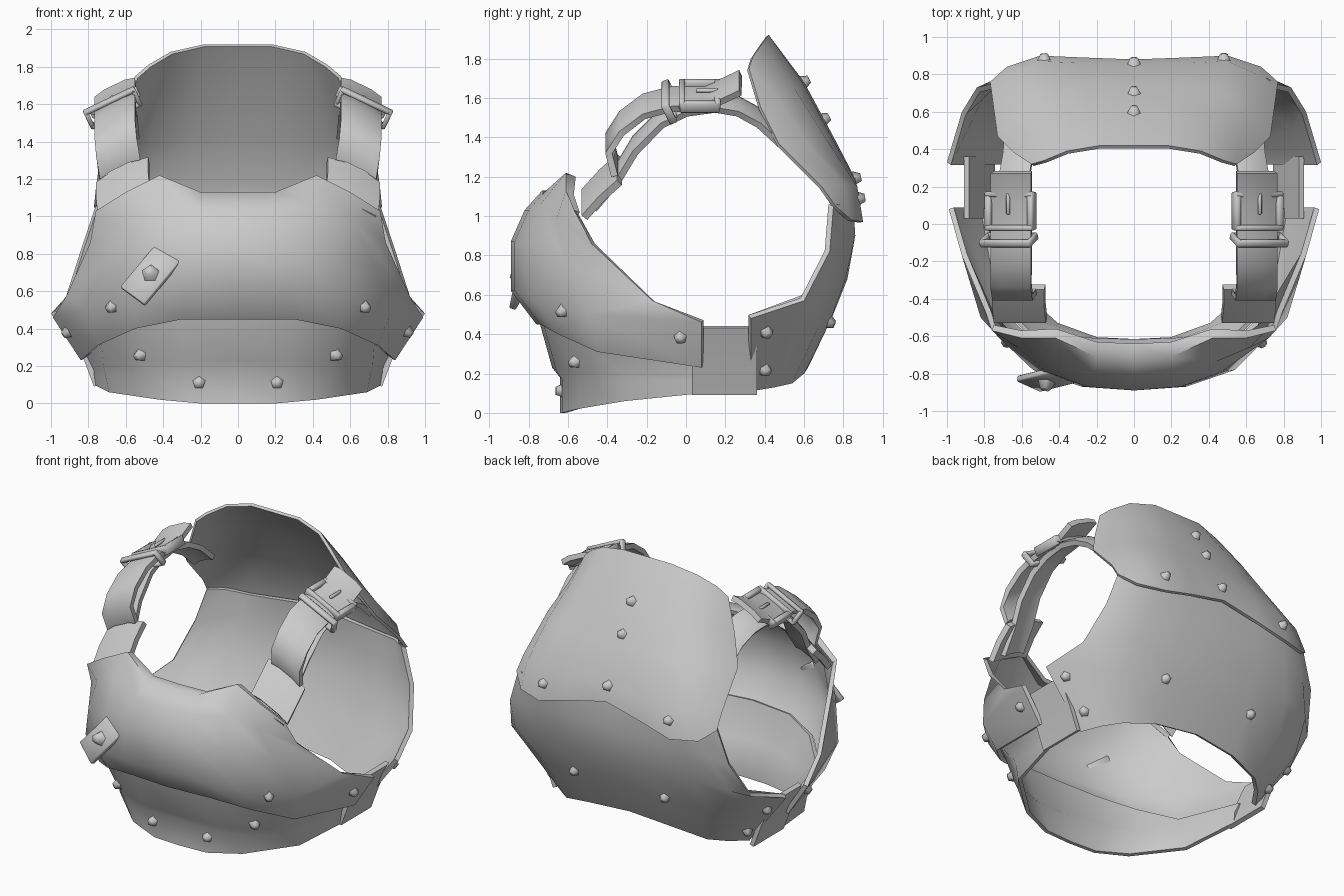
import bpy, bmesh, math
from mathutils import Vector, Matrix

if "Cube" in bpy.data.objects:
    bpy.data.objects.remove(bpy.data.objects["Cube"])

steel = bpy.data.materials.new("grey_steel")
steel.use_nodes = True
steel.diffuse_color = (0.6, 0.6, 0.6, 1)
steel.node_tree.nodes["Principled BSDF"].inputs["Base Color"].default_value = (0.6, 0.6, 0.6, 1)


def finish(name, bm, thick=0, angle=40):
    mesh = bpy.data.meshes.new(name)
    bm.to_mesh(mesh)
    bm.free()
    mesh.materials.append(steel)
    ob = bpy.data.objects.new(name, mesh)
    bpy.context.collection.objects.link(ob)
    bpy.ops.object.select_all(action='DESELECT')
    ob.select_set(True)
    bpy.context.view_layer.objects.active = ob
    if thick:
        mod = ob.modifiers.new("thickness", 'SOLIDIFY')
        mod.thickness = thick
        mod.offset = -1
        bpy.ops.object.modifier_apply(modifier=mod.name)
    bpy.ops.object.shade_smooth_by_angle(angle=math.radians(angle))
    return ob


def sheet(name, rows, thick, flip=False, angle=65):
    """Skin a grid of points and thicken it inwards."""
    bm = bmesh.new()
    grid = [[bm.verts.new(p) for p in row] for row in rows]
    for a, b in zip(grid, grid[1:]):
        for i in range(len(a) - 1):
            quad = [a[i], b[i], b[i + 1], a[i + 1]]
            bm.faces.new(quad[::-1] if flip else quad)
    return finish(name, bm, thick, angle)


def plate(name, half_rows, thick, flip=False, angle=55):
    """Armour plate from half rows running centre to side."""
    rows = [[(-x, y, z) for x, y, z in r[:0:-1]] + list(r) for r in half_rows]
    return sheet(name, rows, thick, flip, angle)


def boxes(name, parts, frame):
    bm = bmesh.new()
    for centre, size in parts:
        bmesh.ops.create_cube(bm, size=1, matrix=frame @ Matrix.Translation(centre)
                              @ Matrix.Diagonal((*size, 1)))
    bmesh.ops.bevel(bm, geom=bm.edges[:], offset=0.006, segments=1, affect='EDGES')
    return finish(name, bm, 0, 50)


def rivet(target, point, size=0.04):
    """Five-sided stud seated on the nearest surface."""
    bpy.context.view_layer.update()
    _, spot, normal, _ = target.closest_point_on_mesh(Vector(point))
    frame = Matrix.Translation(spot) @ normal.to_track_quat('Z', 'Y').to_matrix().to_4x4()
    bm = bmesh.new()
    bmesh.ops.create_cone(bm, cap_ends=True, segments=5, radius1=size, radius2=size * 0.55,
                          depth=size, matrix=frame @ Matrix.Translation((0, 0, size * 0.25)))
    finish(target.name + "_rivet", bm, 0, 75)


# Front plates, the chest starting with a lip rolled in at the neck
chest = plate("chest_plate", [
    [(0, -.64, 1.12), (.2, -.63, 1.12), (.42, -.56, 1.2), (.6, -.57, 1.11), (.75, -.54, 1.02)],
    [(0, -.73, 1.13), (.2, -.71, 1.13), (.42, -.61, 1.22), (.6, -.61, 1.13), (.76, -.57, 1.03)],
    [(0, -.82, 1.03), (.22, -.8, 1.03), (.43, -.74, 1.06), (.62, -.66, .98), (.79, -.48, .86)],
    [(0, -.89, .87), (.25, -.87, .87), (.47, -.79, .85), (.72, -.61, .76), (.92, -.17, .57)],
    [(0, -.89, .62), (.28, -.87, .62), (.54, -.78, .58), (.82, -.5, .5), (.99, .08, .46)],
    [(0, -.76, .45), (.3, -.74, .45), (.55, -.65, .4), (.75, -.45, .31), (.84, .08, .23)]], .03)
waist = plate("waist_plate", [
    [(0, -.75, .48), (.3, -.73, .47), (.53, -.63, .42), (.73, -.43, .33), (.82, .08, .26)],
    [(0, -.68, .23), (.28, -.66, .22), (.52, -.55, .21), (.72, -.32, .2), (.78, .08, .18)],
    [(0, -.64, .18), (.27, -.63, .17), (.5, -.54, .16), (.71, -.31, .16), (.78, .08, .16)],
    [(0, -.64, 0), (.2, -.63, 0), (.42, -.55, .02), (.69, -.31, .06), (.77, .08, .1)]], .025)

# Back plates
lower_back = plate("lower_back_plate", [
    [(0, .84, 1.12), (.3, .84, 1.08), (.5, .85, 1.05), (.66, .81, 1.06), (.76, .75, 1.06)],
    [(0, .86, .9), (.3, .86, .9), (.55, .82, .88), (.73, .78, .85), (.84, .73, .82)],
    [(0, .82, .68), (.32, .81, .68), (.6, .77, .66), (.82, .7, .62), (.92, .6, .57)],
    [(0, .74, .48), (.32, .73, .46), (.62, .67, .43), (.88, .53, .45), (1, .33, .48)],
    [(0, .62, .23), (.31, .6, .2), (.54, .54, .15), (.64, .45, .13), (.72, .33, .11)]],
    .03, True)
upper_back = plate("upper_back_plate", [
    [(0, .42, 1.92), (.18, .42, 1.92), (.36, .39, 1.88), (.48, .34, 1.81), (.55, .32, 1.75)],
    [(0, .6, 1.68), (.22, .59, 1.68), (.42, .55, 1.65), (.56, .47, 1.6), (.64, .38, 1.55)],
    [(0, .74, 1.42), (.25, .73, 1.42), (.48, .7, 1.41), (.64, .6, 1.39), (.73, .47, 1.37)],
    [(0, .86, 1.19), (.27, .86, 1.18), (.5, .87, 1.15), (.66, .8, 1.16), (.76, .69, 1.15)],
    [(0, .88, 1.09), (.27, .89, 1.03), (.5, .9, .97), (.68, .84, .98), (.77, .76, 1.05)]],
    .02, True, 80)

# Rivets
for s in (1, -1):
    for target, x, y, z in [
            (chest, .67, -.62, .52), (chest, .91, -.03, .38),
            (waist, .52, -.56, .26), (waist, .21, -.66, .11),
            (lower_back, .35, .75, .45), (lower_back, .95, .43, .37),
            (lower_back, .77, .42, .2), (upper_back, .48, .9, 1.09)]:
        rivet(target, (s * x, y, z))
for y, z in [(.62, 1.69), (.72, 1.5), (.88, 1.2)]:
    rivet(upper_back, (0, y, z))

# Studded patch on the chest
along = Vector((.2, .05, .24)).normalized()
out = Vector((-.35, -.93, .1))
out = (out - along * out.dot(along)).normalized()
frame = Matrix((along, out.cross(along), out)).transposed().to_4x4()
frame.translation = (-.465, -.83, .69)
patch = boxes("chest_patch", [((0, 0, 0), (.31, .17, .035))], frame)
rivet(patch, frame.translation + out * .06, .055)


def ribbon(name, side, path, width, thick):
    """Shoulder strap: a slanted, slightly crowned band along a path."""
    rows = []
    for x, y, z in path:
        row = []
        for t, crown in ((-.5, 0), (-.25, .015), (.25, .015), (.5, 0)):
            row.append((side * (x + .9 * width * t), y, z - .43 * width * t + crown))
        rows.append(row)
    return sheet(name, rows, thick, side < 0)


for side, word in ((1, "left"), (-1, "right")):
    ribbon(word + "_strap_outer", side, [
        (.66, .27, 1.69), (.66, .1, 1.61), (.66, -.07, 1.61), (.66, -.22, 1.57),
        (.66, -.34, 1.48), (.65, -.41, 1.37), (.63, -.38, 1.25)], .24, .035)
    ribbon(word + "_strap_inner", side, [
        (.61, .5, 1.4), (.62, .38, 1.51), (.64, .27, 1.57), (.66, .15, 1.59), (.66, 0, 1.57),
        (.66, -.13, 1.51), (.65, -.27, 1.37), (.63, -.36, 1.22), (.61, -.48, 1.08)], .18, .035)
    ribbon(word + "_strap_sleeve", side, [
        (.62, -.35, 1.25), (.62, -.44, 1.17), (.61, -.53, 1.07)], .31, .04)

    # Buckle frame, prong and keeper loop
    across = Vector((.9, 0, -.43 * side)).normalized()
    forward = Vector((0, 1, 0))
    frame = Matrix((across, forward, across.cross(forward))).transposed().to_4x4()
    frame.translation = (side * .66, .07, 1.61)
    bars = [((s * .125, 0, 0), (.035, .2, .06)) for s in (1, -1)]
    bars += [((0, s * .09, .01), (.28, .03, .045)) for s in (1, -1)]
    bars += [((0, .04, .03), (.02, .12, .02))]
    boxes(word + "_buckle", bars, frame)
    frame.translation = (side * .67, -.085, 1.58)
    tilted = frame @ Matrix.Rotation(math.radians(25), 4, 'X')
    loop = [((0, 0, s * .045), (.3, .04, .025)) for s in (1, -1)]
    loop += [((s * .14, 0, 0), (.025, .04, .11)) for s in (1, -1)]
    boxes(word + "_keeper_loop", loop, tilted)

    # Side connector joining front and back
    sheet(word + "_side_connector",
          [[(side * x, y, z) for y in (.03, .2, .36)]
           for x, z in ((.91, .43), (.83, .25), (.77, .09))], .03, side < 0)
